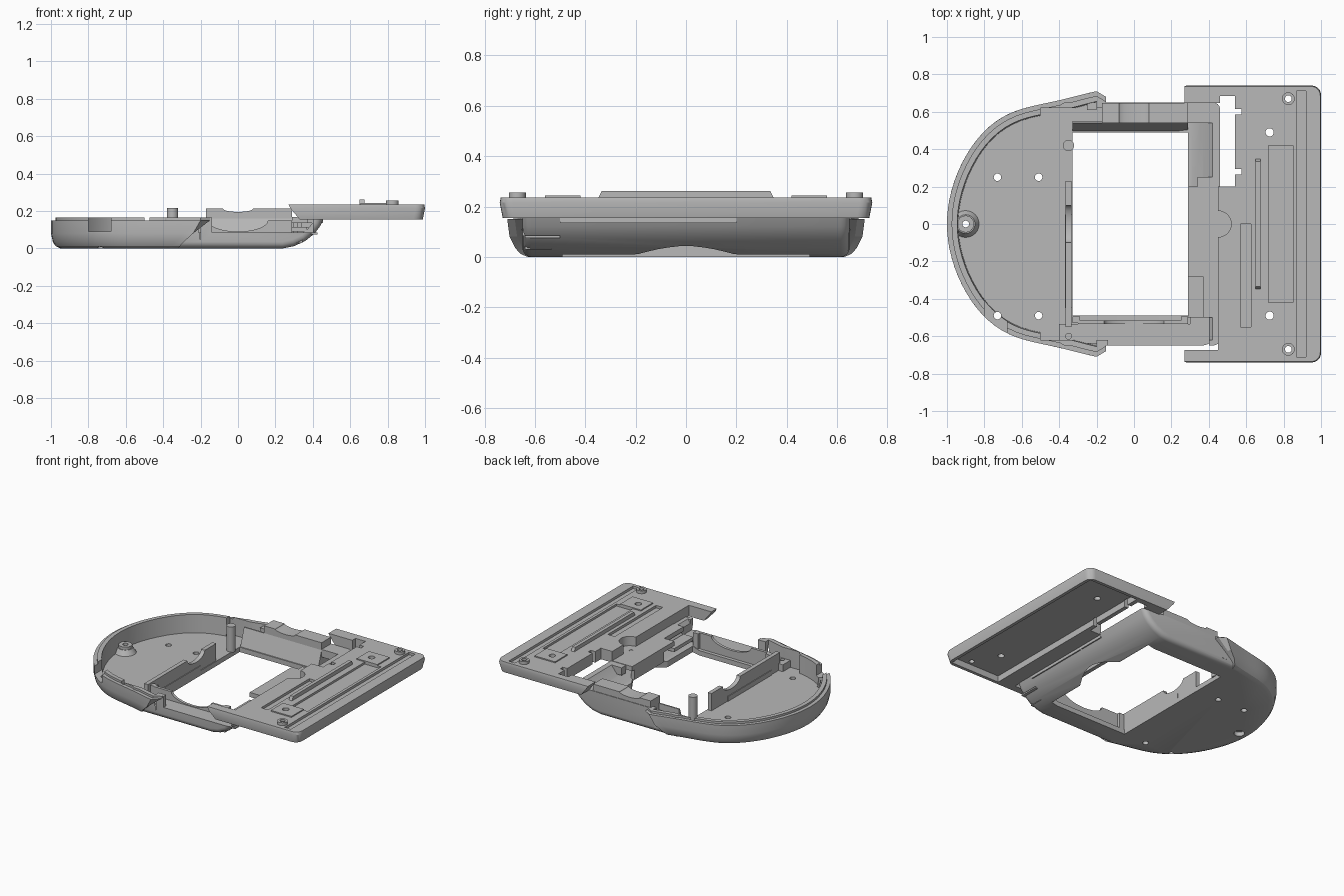
import bpy, bmesh, math
from mathutils import Matrix

if "Cube" in bpy.data.objects:
    bpy.data.objects.remove(bpy.data.objects["Cube"], do_unlink=True)

grey = bpy.data.materials.new("plastic grey")
grey.use_nodes = True
grey.diffuse_color = (0.48, 0.48, 0.48, 1)
grey.node_tree.nodes["Principled BSDF"].inputs["Base Color"].default_value = grey.diffuse_color


def finish(name, bm):
    bmesh.ops.recalc_face_normals(bm, faces=bm.faces)
    mesh = bpy.data.meshes.new(name)
    bm.to_mesh(mesh)
    bm.free()
    mesh.materials.append(grey)
    ob = bpy.data.objects.new(name, mesh)
    bpy.context.collection.objects.link(ob)
    return ob


def loft(name, rings):
    """Closed solid through rings with equal point counts."""
    bm = bmesh.new()
    loops = [[bm.verts.new(p) for p in ring] for ring in rings]
    for a, b in zip(loops, loops[1:]):
        for i in range(len(a)):
            j = (i + 1) % len(a)
            bm.faces.new((a[i], a[j], b[j], b[i]))
    bm.faces.new(loops[0])
    bm.faces.new(loops[-1])
    return finish(name, bm)


def extrude(name, pts, axis, lo, hi):
    place = {"x": lambda p, t: (t, p[0], p[1]),
             "y": lambda p, t: (p[0], t, p[1]),
             "z": lambda p, t: (p[0], p[1], t)}[axis]
    return loft(name, [[place(p, t) for p in pts] for t in (lo, hi)])


def box(name, x, y, z):
    return extrude(name, [(x[0], y[0]), (x[1], y[0]), (x[1], y[1]), (x[0], y[1])], "z", *z)


def dipped(name, lo, hi, z0, z1, r, depth, axis, t0, t1):
    """Upright wall with a rounded dip in the middle of its top edge."""
    dip = [(r * math.cos(math.pi * i / 12), z1 - depth * math.sin(math.pi * i / 12)) for i in range(13)]
    return extrude(name, [(lo, z0), (hi, z0), (hi, z1)] + dip + [(lo, z1)], axis, t0, t1)


def cyl(name, x, y, r, z, r_top=None):
    bm = bmesh.new()
    bmesh.ops.create_cone(bm, cap_ends=True, segments=24, radius1=r,
                          radius2=r if r_top is None else r_top, depth=z[1] - z[0],
                          matrix=Matrix.Translation((x, y, (z[0] + z[1]) / 2)))
    return finish(name, bm)


def apply(ob, mod):
    bpy.context.view_layer.objects.active = ob
    bpy.ops.object.modifier_apply(modifier=mod.name)


def combine(ob, other, op="DIFFERENCE"):
    mod = ob.modifiers.new("bool", "BOOLEAN")
    mod.operation, mod.object, mod.solver = op, other, "EXACT"
    apply(ob, mod)
    bpy.data.objects.remove(other, do_unlink=True)


def cut_box(ob, *spans):
    combine(ob, box("cutter", *spans))


def drill(ob, x, y, r):
    combine(ob, cyl("cutter", x, y, r, (-0.1, 0.4)))


def arc_outline(inset, z, end):
    """Rounded nose outline closed by a straight end."""
    a, b = 0.8 - inset, 0.71 - inset
    start = math.asin(max(0, (-0.2 - end) / a))
    pts = []
    for i in range(49):
        t = start + (math.pi - 2 * start) * i / 48
        u = math.sin(t)
        flat = 0.026 * math.sin(2 * math.pi * u) * (1 if i < 24 else -1)
        pts.append((-0.2 - a * u, b * math.cos(t) - flat, z))
    w = pts[0][1] - 0.03
    return [(end, w, z)] + pts + [(end, -w, z)]


# Rounded tray with a stepped rim and slanted ends
shell = loft("rounded_shell", [arc_outline(*r) for r in (
    (0.05, 0, -0.32), (0.025, 0.012, -0.31), (0.01, 0.035, -0.29), (0, 0.08, -0.24),
    (0, 0.15, -0.15), (0.025, 0.15, -0.15), (0.025, 0.165, -0.15))])

# Middle body sweeping up to the plate
body = extrude("body", [(-0.4, 0), (0.24, 0), (0.3, 0.012), (0.36, 0.04), (0.41, 0.08),
                        (0.44, 0.12), (0.46, 0.165), (0.46, 0.23), (-0.4, 0.23)], "y", -0.65, 0.65)
bev = body.modifiers.new("bevel", "BEVEL")
bev.width, bev.segments, bev.angle_limit = 0.035, 4, math.radians(60)
apply(body, bev)
cut_box(body, (-1, 1), (-1, 1), (0.165, 0.5))
combine(shell, body, "UNION")

# Hollow interior, window, low front side and rim notch
combine(shell, loft("cutter", [arc_outline(0.06, 0.035, -0.2), arc_outline(0.05, 0.3, -0.2)]))
combine(shell, extrude("cutter", [(-0.5, 0.035), (0.24, 0.035), (0.31, 0.06), (0.37, 0.1),
                                  (0.42, 0.165), (0.42, 0.3), (-0.5, 0.3)], "y", -0.62, 0.62))
cut_box(shell, (-0.33, 0.29), (-0.49, 0.49), (-0.1, 0.3))
cut_box(shell, (-0.14, 0.4), (-0.8, -0.5), (0.085, 0.3))
cut_box(shell, (-0.8, -0.68), (-0.8, -0.35), (0.09, 0.3))
combine(shell, extrude("cutter", [(0.28 + 0.085 * math.sin(math.pi * i / 12), -0.22 + 0.44 * i / 12)
                                  for i in range(13)], "z", -0.1, 0.1))
for x in (-0.73, -0.51):
    for y in (0.25, -0.49):
        drill(shell, x, y, 0.02)
drill(shell, -0.9, 0, 0.035)

# Screw boss at the rounded end
boss = cyl("screw_boss", -0.9, 0, 0.075, (0.03, 0.07), 0.05)
combine(boss, cyl("part", -0.9, 0, 0.045, (0.05, 0.09)), "UNION")
drill(boss, -0.9, 0, 0.018)

# Rib beside the window with a dip, and its post
dipped("window_rib", -0.55, 0.23, 0.03, 0.16, 0.1, 0.05, "x", -0.365, -0.335)
box("rib_foot", (-0.37, -0.33), (-0.45, 0.05), (0.02, 0.07))
cyl("locating_post", -0.35, 0.42, 0.03, (0.03, 0.215))

# Front shelf with screw holes, dipped wall and clips
shelf = box("front_shelf", (-0.4, 0.345), (-0.64, -0.535), (0.03, 0.085))
combine(shelf, box("part", (0.3, 0.425), (-0.64, -0.5), (0.075, 0.085)), "UNION")
for x in (-0.35, 0.37):
    drill(shelf, x, -0.6, 0.016)
dipped("front_wall", -0.3, 0.29, 0.03, 0.15, 0.16, 0.06, "y", -0.535, -0.515)
for x in (-0.31, 0.27):
    box("front_clip", (x - 0.02, x + 0.02), (-0.53, -0.495), (0.03, 0.15))

# Back housing with sloping inner face and dipped top
extrude("back_slope", [(0.49, 0.01), (0.55, 0.01), (0.55, 0.16), (0.54, 0.16)], "x", -0.33, 0.29)
dipped("back_housing", -0.17, 0.29, 0.03, 0.213, 0.08, 0.018, "y", 0.54, 0.646)
box("back_housing_end", (0.28, 0.425), (0.54, 0.63), (0.11, 0.165))
box("back_corner_block", (0.34, 0.425), (0.2, 0.25), (0.11, 0.165))
box("back_rim_tab", (-0.25, -0.2), (0.61, 0.65), (0.03, 0.15))

# Bridge between window and plate
bridge = box("bridge", (0.29, 0.455), (-0.28, 0.2), (0.135, 0.168))
combine(bridge, box("part", (0.37, 0.455), (-0.5, -0.27), (0.135, 0.168)), "UNION")
drill(bridge, 0.44, 0, 0.014)
box("window_end_wall", (0.293, 0.322), (-0.17, 0.17), (0.06, 0.168))
box("bridge_step", (0.29, 0.37), (-0.5, -0.28), (0.09, 0.115))


# Rectangular plate with side arms, hollow underneath
def plate_outline(z, tip, inset):
    r, w = 1 - inset, 0.74 - inset
    corner = [(r - 0.05 + 0.05 * math.sin(t), w - 0.05 + 0.05 * math.cos(t))
              for t in (math.pi / 2 * i / 6 for i in range(7))]
    pts = [(tip, w)] + corner + [(x, -y) for x, y in reversed(corner)] + [(tip, -w)]
    pts += [(tip, -0.675), (0.45, -0.675), (0.45, 0.2), (0.54, 0.2), (0.54, 0.685),
            (0.46, 0.685), (0.46, 0.648), (tip, 0.648)]
    return [(x, y, z) for x, y in pts]


plate = loft("plate", [plate_outline(0.155, 0.33, 0.012), plate_outline(0.215, 0.28, 0),
                       plate_outline(0.235, 0.27, 0.004)])
cut_box(plate, (0.57, 0.965), (-0.705, 0.705), (0.1, 0.2))
cut_box(plate, (0.87, 0.92), (-0.71, 0.71), (0.217, 0.3))
cut_box(plate, (0.72, 0.85), (-0.42, 0.42), (0.22, 0.3))
cut_box(plate, (0.57, 0.625), (-0.55, 0), (0.217, 0.3))
for y in (0.28, 0.6):
    cut_box(plate, (0.53, 0.575), (y - 0.015, y + 0.015), (0.1, 0.3))
combine(plate, cyl("cutter", 0.45, 0, 0.07, (0.168, 0.3)))

# Raised pads and screw collars on the plate
for s in (1, -1):
    pad = box("raised_pad", (0.655, 0.82), sorted((0.42 * s, 0.56 * s)), (0.21, 0.243))
    collar = cyl("screw_collar", 0.825, 0.67 * s, 0.034, (0.2, 0.256))
    for ob, x, y, r in ((plate, 0.725, 0.49, 0.022), (pad, 0.725, 0.49, 0.022),
                        (plate, 0.825, 0.67, 0.018), (collar, 0.825, 0.67, 0.018)):
        drill(ob, x, y * s, r)

# Long guide bar on the plate
extrude("guide_bar", [(-0.35, 0.23), (0.35, 0.23), (0.335, 0.262), (-0.335, 0.262)], "x", 0.65, 0.675)

# Smooth curved walls, keep edges sharp
for ob in bpy.context.collection.objects:
    if ob.type == "MESH" and grey.name in ob.data.materials:
        bpy.ops.object.select_all(action="DESELECT")
        ob.select_set(True)
        bpy.context.view_layer.objects.active = ob
        bpy.ops.object.shade_smooth_by_angle(angle=math.radians(30))
